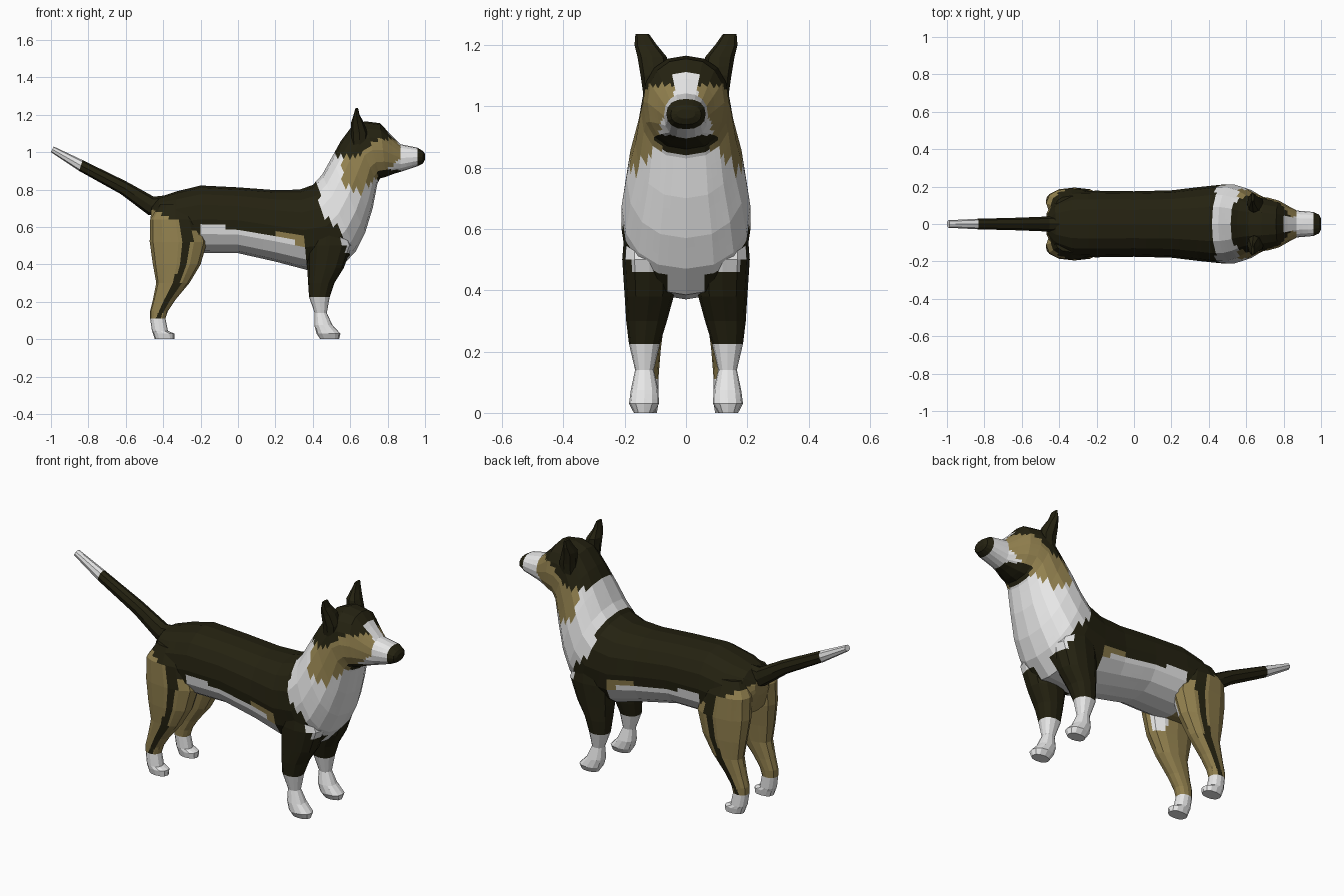
import bpy, bmesh, math
from mathutils import Vector

DARK, TAN, WHITE = 0, 1, 2
MATS = []
for name, col in (("dark fur", (0.018, 0.016, 0.0055, 1)),
                  ("tan fur", (0.29, 0.22, 0.078, 1)),
                  ("white fur", (0.80, 0.80, 0.80, 1))):
    m = bpy.data.materials.new(name)
    m.diffuse_color = col
    MATS.append(m)


def interp(v, pts):
    """Piecewise linear lookup through sorted (key, value) pairs."""
    if v <= pts[0][0]:
        return pts[0][1]
    for (a, fa), (b, fb) in zip(pts, pts[1:]):
        if v <= b:
            return fa + (fb - fa) * (v - a) / (b - a)
    return pts[-1][1]


def loft(name, rings, rule, sides=16, power=2.3, cuts=2):
    """Skin rings of (centre, half axis u, half axis v); colour faces by rule."""
    bm = bmesh.new()
    loops = []
    for c, u, v in rings:
        loop = []
        for i in range(sides):
            t = 2 * math.pi * i / sides
            cu, sv = math.cos(t), math.sin(t)
            fu = math.copysign(abs(cu) ** (2 / power), cu)
            fv = math.copysign(abs(sv) ** (2 / power), sv)
            loop.append(bm.verts.new(c + u * fu + v * fv))
        loops.append(loop)
    for a, b in zip(loops, loops[1:]):
        for i in range(sides):
            j = (i + 1) % sides
            bm.faces.new((a[i], a[j], b[j], b[i]))
    # finer faces keep the coarse facets but let the markings follow their lines
    bmesh.ops.subdivide_edges(bm, edges=bm.edges[:], cuts=cuts, use_grid_fill=True)
    bmesh.ops.holes_fill(bm, edges=[e for e in bm.edges if e.is_boundary])
    bmesh.ops.recalc_face_normals(bm, faces=bm.faces[:])
    for f in bm.faces:
        p = f.calc_center_median()
        f.material_index = rule(p.x, abs(p.y), p.z)
    me = bpy.data.meshes.new(name)
    bm.to_mesh(me)
    bm.free()
    for m in MATS:
        me.materials.append(m)
    ob = bpy.data.objects.new(name, me)
    bpy.context.collection.objects.link(ob)
    return ob


def spine(rows):
    """Rings from top point, bottom point and half width."""
    out = []
    for tx, tz, bx, bz, w in rows:
        t, b = Vector((tx, 0, tz)), Vector((bx, 0, bz))
        out.append(((t + b) / 2, (t - b) / 2, Vector((0, w, 0))))
    return out


def column(rows, s):
    """Level rings from height, x range and y range, on side s."""
    return [(Vector(((x0 + x1) / 2, s * (y0 + y1) / 2, z)),
             Vector(((x1 - x0) / 2, 0, 0)), Vector((0, (y1 - y0) / 2, 0)))
            for z, x0, x1, y0, y1 in rows]


# Coat markings
COLLAR = [(0.42, 0.61), (0.46, 0.60), (0.58, 0.53), (0.68, 0.45), (0.86, 0.41)]
STRIPE = [(0.12, -0.425), (0.2, -0.385), (0.3, -0.325), (0.4, -0.295), (0.5, -0.275), (0.62, -0.27)]


def coat(x, a, z):
    if x > 0.96:
        return DARK                                   # nose
    if x > 0.865 or (x > 0.80 and a < 0.04 and z > 1.0):
        return WHITE                                  # muzzle and blaze
    if x > 0.745 and 0.845 < z < 0.905:
        return DARK                                   # jaw
    if x > 0.52 and z > min(1.07, max(0.98, 0.97 + 0.8 * (x - 0.62))):
        return DARK                                   # cap and nape
    if x > 0.56 and z > 0.78 + 0.8 * abs(x - 0.64) and (a > 0.09 or z > 0.86):
        return TAN                                    # cheeks
    if x > 0.365:
        zig = 0.03 * abs((z * 10) % 2 - 1)            # ragged collar edge
        if z > 0.44 and x > interp(z, COLLAR) + zig - 0.015:
            return WHITE
        return WHITE if z < 0.46 and a < 0.07 else DARK
    if -0.19 < x and z < 0.585 - 0.22 * x:
        return WHITE                                  # belly
    return haunch(x, a, z)


def haunch(x, a, z):
    if z < 0.105:
        return WHITE                                  # sock
    if a < 0.10 and 0.40 < z < 0.56 and x > -0.26:
        return WHITE                                  # inner thigh
    if a > 0.12 and abs(x - interp(z, STRIPE)) < 0.012 + 0.035 * max(0, z - 0.1):
        return DARK                                   # outer stripe
    if x < -0.28:
        return TAN if z < 0.62 - 0.5 * (x + 0.31) else DARK
    return TAN if z < 0.57 else DARK


def foreleg(x, a, z):
    if z < 0.225:
        return WHITE
    return coat(x, a, z) if z > 0.42 and x > 0.45 else DARK


# Torso, neck and head in one skin
loft("body_and_head", spine([
    (-0.462, 0.71, -0.47, 0.62, 0.06), (-0.42, 0.76, -0.44, 0.52, 0.13),
    (-0.33, 0.79, -0.34, 0.46, 0.175), (-0.2, 0.822, -0.2, 0.46, 0.178),
    (0.0, 0.812, 0.0, 0.46, 0.175), (0.2, 0.797, 0.2, 0.415, 0.18),
    (0.33, 0.80, 0.37, 0.37, 0.198), (0.40, 0.825, 0.55, 0.385, 0.211),
    (0.45, 0.88, 0.63, 0.47, 0.210), (0.50, 0.97, 0.68, 0.57, 0.194),
    (0.55, 1.06, 0.72, 0.70, 0.165), (0.61, 1.14, 0.745, 0.83, 0.147),
    (0.68, 1.165, 0.76, 0.86, 0.14), (0.76, 1.155, 0.79, 0.868, 0.125),
    (0.82, 1.09, 0.835, 0.885, 0.095), (0.87, 1.042, 0.87, 0.895, 0.072),
    (0.96, 1.024, 0.96, 0.925, 0.064), (0.99, 1.005, 0.99, 0.94, 0.05),
    (1.0, 0.99, 1.0, 0.96, 0.03)]), coat)

# Tail with white tip
loft("tail", spine([
    (-0.38, 0.77, -0.42, 0.66, 0.04), (-0.45, 0.762, -0.48, 0.665, 0.04),
    (-0.60, 0.845, -0.625, 0.775, 0.034), (-0.83, 0.957, -0.85, 0.90, 0.028),
    (-0.985, 1.03, -1.0, 1.0, 0.02)]),
    lambda x, a, z: WHITE if x < -0.84 else DARK, sides=8, cuts=4)

# Paired parts
FORE = [(0, 0.44, 0.54, 0.105, 0.17), (0.03, 0.42, 0.548, 0.088, 0.186),
        (0.075, 0.408, 0.505, 0.09, 0.18), (0.14, 0.41, 0.475, 0.105, 0.166),
        (0.225, 0.38, 0.49, 0.085, 0.186), (0.30, 0.375, 0.515, 0.062, 0.195),
        (0.38, 0.37, 0.565, 0.04, 0.20), (0.50, 0.37, 0.61, 0.03, 0.208),
        (0.60, 0.41, 0.57, 0.05, 0.20)]
HIND = [(0, -0.445, -0.34, 0.095, 0.165), (0.03, -0.455, -0.34, 0.09, 0.17),
        (0.045, -0.46, -0.375, 0.09, 0.168), (0.11, -0.47, -0.388, 0.09, 0.163),
        (0.15, -0.47, -0.375, 0.087, 0.165), (0.21, -0.455, -0.335, 0.082, 0.17),
        (0.30, -0.437, -0.26, 0.07, 0.18), (0.40, -0.455, -0.20, 0.055, 0.19),
        (0.52, -0.472, -0.165, 0.035, 0.195), (0.64, -0.47, -0.20, 0.03, 0.19),
        (0.72, -0.42, -0.25, 0.04, 0.15)]
EAR = [(1.03, 0.61, 0.69, 0.08, 0.138), (1.10, 0.605, 0.695, 0.06, 0.148),
       (1.16, 0.605, 0.672, 0.062, 0.158), (1.20, 0.618, 0.65, 0.095, 0.168),
       (1.235, 0.628, 0.642, 0.12, 0.165)]
for side, s in (("left", 1), ("right", -1)):
    loft("front_leg_" + side, column(FORE, s), foreleg, sides=12)
    loft("hind_leg_" + side, column(HIND, s), haunch, sides=12, cuts=3)
    loft("ear_" + side, column(EAR, s), lambda x, a, z: DARK, sides=8, cuts=1)
